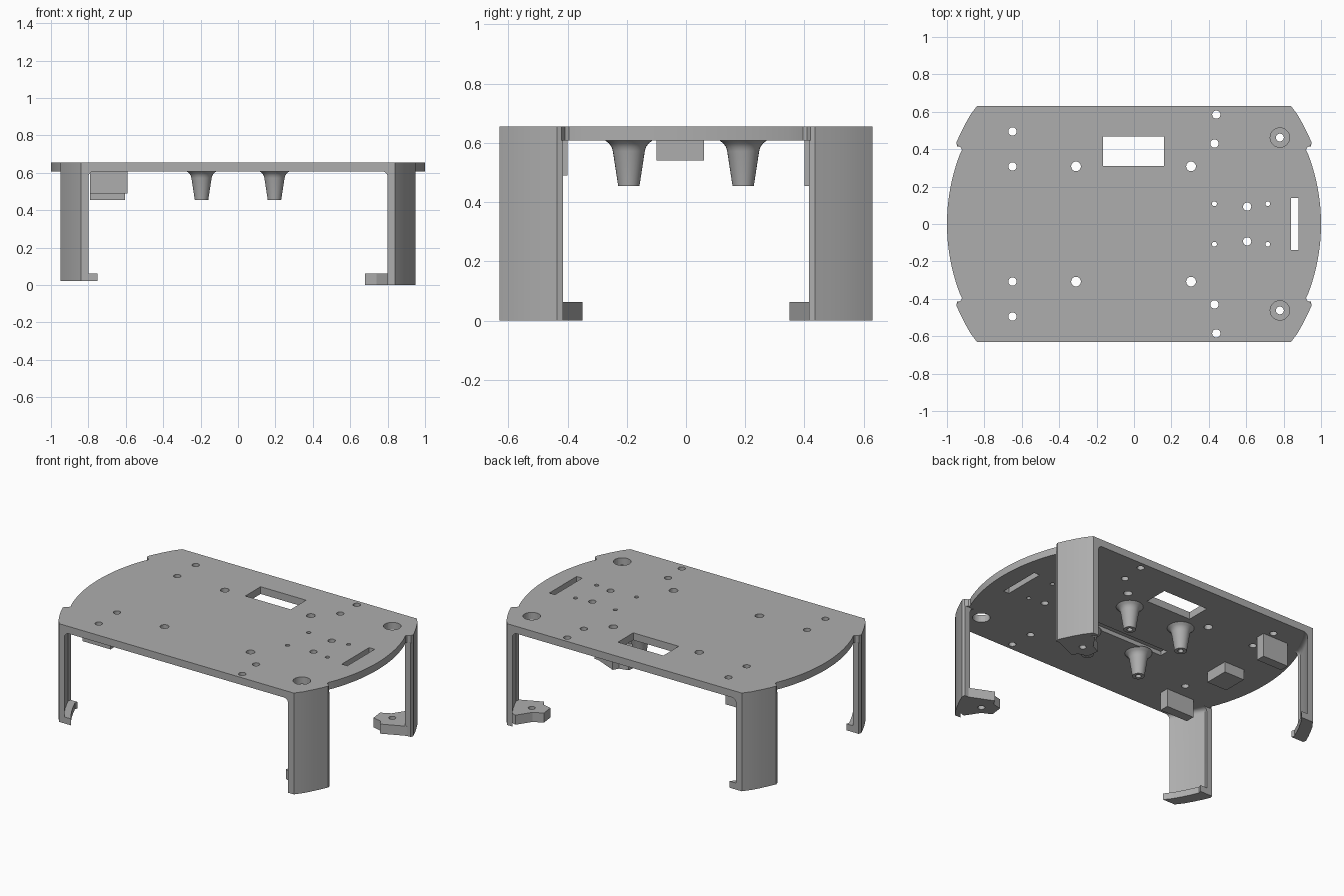
import bpy, bmesh, math
from mathutils import Matrix, Vector

cube = bpy.data.objects.get("Cube")
if cube:
    bpy.data.objects.remove(cube, do_unlink=True)

grey = bpy.data.materials.new("matt_grey")
grey.use_nodes = True
grey.diffuse_color = (0.42, 0.42, 0.42, 1)
grey.node_tree.nodes["Principled BSDF"].inputs["Base Color"].default_value = grey.diffuse_color

TOP, UNDER = 0.655, 0.608


def loft(bm, sections):
    """Skin a list of closed rings, each (points, z), and cap both ends."""
    rings = [[bm.verts.new((x, y, z)) for x, y in pts] for pts, z in sections]
    n = len(rings[0])
    for a, b in zip(rings, rings[1:]):
        for i in range(n):
            j = (i + 1) % n
            bm.faces.new((a[i], a[j], b[j], b[i]))
    bm.faces.new(rings[0][::-1])
    bm.faces.new(rings[-1])


def circle(x, y, r, n=28):
    return [(x + r * math.cos(math.tau * i / n), y + r * math.sin(math.tau * i / n)) for i in range(n)]


def rect(x0, x1, y0, y1):
    return [(x0, y0), (x1, y0), (x1, y1), (x0, y1)]


def finish(name, bm, smooth=False):
    bmesh.ops.recalc_face_normals(bm, faces=bm.faces)
    mesh = bpy.data.meshes.new(name)
    bm.to_mesh(mesh)
    bm.free()
    mesh.materials.append(grey)
    ob = bpy.data.objects.new(name, mesh)
    bpy.context.collection.objects.link(ob)
    if smooth:
        bpy.ops.object.select_all(action='DESELECT')
        bpy.context.view_layer.objects.active = ob
        ob.select_set(True)
        bpy.ops.object.shade_smooth_by_angle(angle=math.radians(30))
    return ob


def cut(ob, prisms):
    """Subtract a list of prisms (points, z0, z1) from an object."""
    bm = bmesh.new()
    for pts, z0, z1 in prisms:
        loft(bm, [(pts, z0), (pts, z1)])
    cutter = finish("hole_cutter", bm)
    cutter.hide_render = True
    mod = ob.modifiers.new("holes", 'BOOLEAN')
    mod.object, mod.operation, mod.solver = cutter, 'DIFFERENCE', 'EXACT'
    bpy.context.view_layer.objects.active = ob
    bpy.ops.object.modifier_apply(modifier=mod.name)
    bpy.data.objects.remove(cutter, do_unlink=True)


# Deck: bowed ends, notches beside the legs
corner = [(0.84, 0.63), (0.875, 0.583), (0.905, 0.53), (0.93, 0.48), (0.95, 0.435)]
notch = [(0.945, 0.42), (0.925, 0.408), (0.92, 0.395)]
bow = [(-0.04 + 1.04 * math.cos(a), 1.04 * math.sin(a))
       for a in (math.radians(21 * (1 - i / 12)) for i in range(13))]
quarter = corner + notch + bow
right = quarter + [(x, -y) for x, y in reversed(quarter[:-1])]
outline = right + [(-x, y) for x, y in reversed(right)]
# drop the mirrored duplicates at the bowed ends
bm = bmesh.new()
loft(bm, [(outline, UNDER), (outline, TOP)])
deck = finish("deck", bm, True)

holes = [(-0.65, 0.495, 0.022), (-0.65, 0.308, 0.022), (-0.31, 0.308, 0.026),
         (0.305, 0.308, 0.026), (0.44, 0.585, 0.022), (0.43, 0.43, 0.022),
         (0.605, 0.093, 0.022), (0.43, 0.108, 0.013), (0.715, 0.108, 0.013),
         (0.78, 0.462, 0.052)]
prisms = [(circle(x, s * y, r), 0.5, 0.8) for x, y, r in holes for s in (-1, 1)]
prisms.append((rect(0.84, 0.88, -0.14, 0.14), 0.5, 0.8))
prisms.append((rect(-0.165, 0.16, 0.31, 0.467), 0.5, 0.8))
# shallow groove in the underside
prisms.append((rect(-0.31, 0.31, -0.125, -0.065), 0.5, 0.635))
cut(deck, prisms)


# Corner legs: thin walls below the deck corners, filleted at the top
def wall(depth):
    outer = corner + [(0.945, 0.415)]
    return outer + [(x - depth, y) for x, y in reversed(outer)]


def place(pts, sx, sy):
    return [(x * sx, y * sy) for x, y in pts]


foot = [(0.93, 0.42), (0.77, 0.35), (0.75, 0.385), (0.69, 0.4),
        (0.68, 0.48), (0.74, 0.51), (0.8, 0.6), (0.86, 0.58)]
for sx, side in ((-1, "right"), (1, "left")):
    for sy, end in ((-1, "front"), (1, "rear")):
        base = 0.0 if sx > 0 else 0.02
        bm = bmesh.new()
        sections = [(place(wall(0.04), sx, sy), base)]
        for i in range(6):
            a = math.pi / 2 * i / 5
            sections.append((place(wall(0.04 + 0.03 * (1 - math.cos(a))), sx, sy),
                             UNDER - 0.03 + 0.03 * math.sin(a)))
        loft(bm, sections)
        finish(f"{end}_{side}_leg", bm, True)
        # inward foot: screw tab on one end, small lip on the other
        bm = bmesh.new()
        pts = place(foot if sx > 0 else wall(0.088), sx, sy)
        loft(bm, [(pts, base), (pts, 0.062)])
        tab = finish(f"{end}_{side}_foot", bm)
        if sx > 0:
            cut(tab, [(circle(0.78, 0.462 * sy, 0.021), -0.1, 0.2)])

# Tapered standoffs with a flared root and a screw hole in the tip
profile = [(0.036, 0.455), (0.054, 0.572), (0.058, 0.586), (0.067, 0.598), (0.085, UNDER + 0.004)]
for x in (-0.195, 0.195):
    for y in (-0.193, 0.193):
        bm = bmesh.new()
        loft(bm, [(circle(x, y, r), z) for r, z in profile])
        post = finish("standoff", bm, True)
        cut(post, [(circle(x, y, 0.017), 0.4, 0.56)])

# Blocks hanging under the deck
blocks = {"front_block": (-0.79, -0.59, -0.46, -0.4, 0.49),
          "rear_block": (-0.79, -0.605, 0.4, 0.46, 0.455),
          "middle_block": (-0.79, -0.645, -0.1, 0.06, 0.54)}
for name, (x0, x1, y0, y1, z) in blocks.items():
    bm = bmesh.new()
    pts = rect(x0, x1, y0, y1)
    loft(bm, [(pts, z), (pts, UNDER + 0.002)])
    finish(name, bm)
